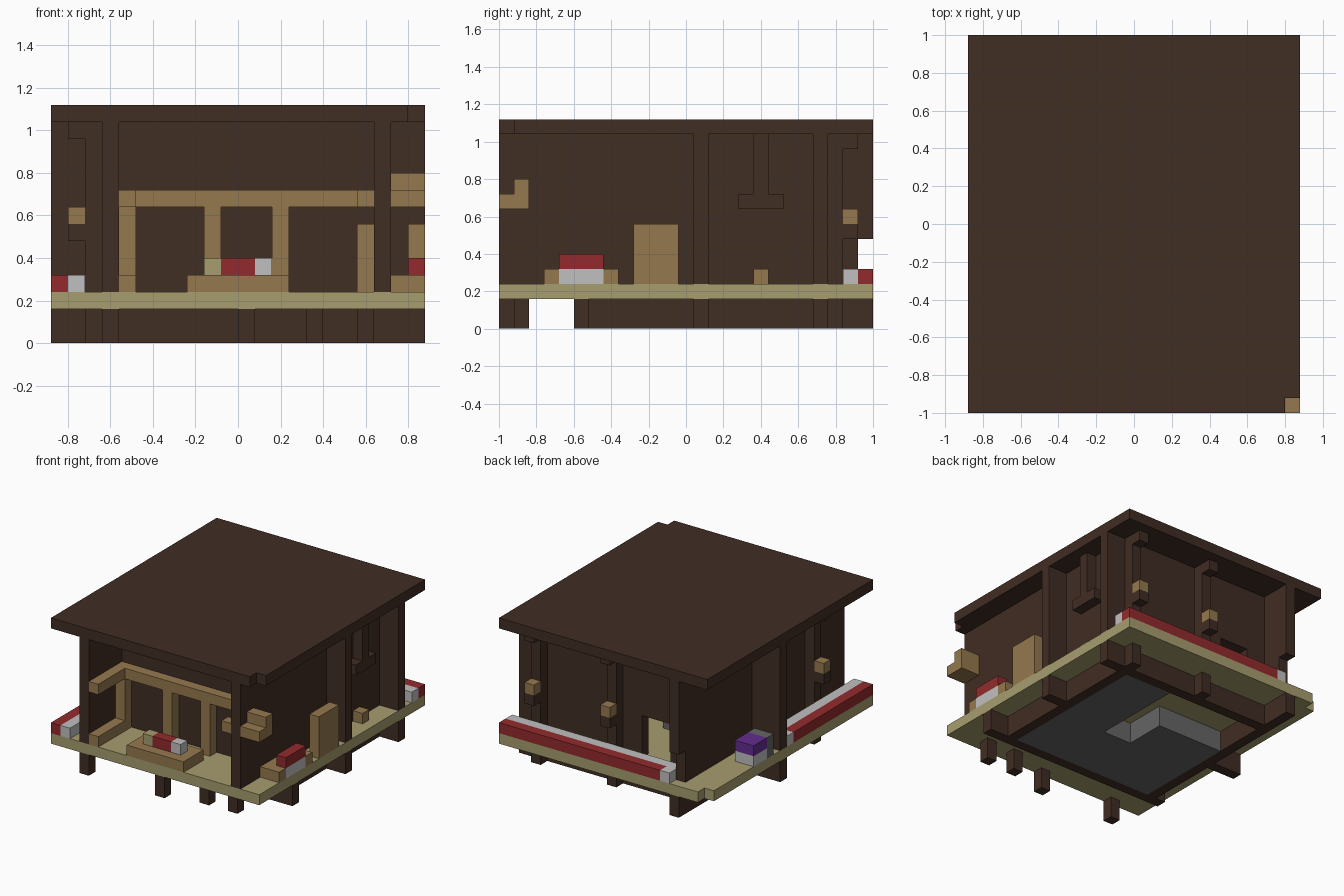
import bpy
import bmesh
from mathutils import Vector

default_cube = bpy.data.objects.get("Cube")
if default_cube:
    bpy.data.objects.remove(default_cube, do_unlink=True)

# Everything sits on a block grid; named levels are counted in blocks
UNIT = 0.08
ORIGIN = Vector((-0.88, -1.0, 0.0))
GROUND, DECK, FLOOR, SEAT, EAVES, TOP = 0, 2, 3, 4, 13, 14
WEST, EAST, SOUTH, NORTH = 0, 22, 0, 25
WALL_W, WALL_E, WALL_S, WALL_N = 3, 20, 5, 22


def material(name, red, green, blue):
    mat = bpy.data.materials.new(name)
    mat.use_nodes = True
    colour = (red, green, blue, 1)
    mat.diffuse_color = colour
    shader = mat.node_tree.nodes["Principled BSDF"]
    shader.inputs["Base Color"].default_value = colour
    shader.inputs["Roughness"].default_value = 1
    return mat


dark_wood = material("dark wood", .051, .026, .017)
oak = material("oak", .30, .19, .077)
planks = material("pale planks", .39, .34, .157)
red_cloth = material("red cloth", .29, .024, .026)
white_cloth = material("white cloth", .53, .53, .53)
purple_cloth = material("purple cloth", .125, .026, .28)
stone = material("stone", .13, .13, .13)


def blocks(name, mat, *spans):
    """One object made of boxes, each given as x, y and z ranges in blocks."""
    bm = bmesh.new()
    for span in spans:
        low, high = (Vector(end) for end in zip(*span))
        cube = bmesh.ops.create_cube(bm, size=1)
        for vert in cube["verts"]:
            for axis in range(3):
                edge = low[axis] if vert.co[axis] < 0 else high[axis]
                vert.co[axis] = ORIGIN[axis] + UNIT * edge
    mesh = bpy.data.meshes.new(name)
    bm.to_mesh(mesh)
    bm.free()
    mesh.materials.append(mat)
    obj = bpy.data.objects.new(name, mesh)
    bpy.context.collection.objects.link(obj)
    return obj


def one(start):
    return (start, start + 1)


def post(name, xs, ys):
    """A timber running from the ground to the eaves, broken by the deck."""
    blocks(name, dark_wood, (xs, ys, (GROUND, DECK)), (xs, ys, (FLOOR, EAVES)))


# Roof and deck, each with one corner block missing
blocks("roof", dark_wood,
       ((WEST, EAST - 1), (SOUTH, NORTH), (EAVES, TOP)),
       (one(EAST - 1), (SOUTH + 1, NORTH), (EAVES, TOP)))
blocks("deck", planks,
       ((WEST + 1, EAST), (SOUTH, NORTH), (DECK, FLOOR)),
       (one(WEST), (SOUTH, NORTH - 1), (DECK, FLOOR)))

# Walls, with a low doorway at the back
full = (FLOOR, EAVES)
blocks("left_side_wall", dark_wood, (one(WALL_W), (SOUTH + 1, WALL_N), full))
blocks("right_side_wall", dark_wood, (one(WALL_E - 1), (SOUTH + 1, WALL_N), full))
inside = (WALL_W + 1, WALL_E - 1)
blocks("front_wall", dark_wood, (inside, one(WALL_S), full))
back = one(WALL_N - 1)
blocks("back_wall", dark_wood,
       ((WALL_W + 1, 6), back, full),
       ((9, WALL_E - 1), back, full),
       ((6, 9), back, (7, EAVES)))
blocks("indoor_hearth", stone, ((6, 11), (14, 16), (FLOOR, 5)))

# Foundation ring and stone footing with an open pit
base = (GROUND, DECK)
blocks("foundation_ring", dark_wood,
       (one(WALL_W), (WALL_S, WALL_N), base),
       (one(WALL_E - 1), (WALL_S, WALL_N), base),
       (inside, one(WALL_S), base),
       (inside, back, base))
blocks("stone_footing", stone,
       ((4, 11), (6, 16), base),
       ((11, 14), (6, 12), base),
       ((14, 19), (6, 21), base))

# Timber posts and projecting fins
for side, x in (("left", WALL_W), ("right", WALL_E - 1)):
    blocks(side + "_porch_post", dark_wood, (one(x), one(SOUTH), full))
blocks("left_porch_leg", dark_wood, (one(WALL_W), one(SOUTH), base))
post("left_wall_post", one(WALL_W - 1), one(WALL_S))
post("left_fin", (WEST, WALL_W), one(13))
for label, y in (("middle", 13), ("rear", 21)):
    post(label + "_right_fin", (WALL_E, EAST), one(y))
blocks("right_joist", dark_wood, ((WALL_E, EAST), one(WALL_S), base))
blocks("rear_fin", dark_wood,
       (one(WALL_W), (WALL_N, NORTH), base),
       (one(WALL_W), (WALL_N, NORTH - 1), full),
       (one(WALL_W), one(NORTH - 1), (6, EAVES)))
for label, x in (("middle", 11), ("right", WALL_E - 1)):
    post(label + "_rear_post", one(x), one(WALL_N))
for label, x, y in (("centre", 11, SOUTH), ("inner", 15, 1), ("outer", 18, 1)):
    blocks(label + "_front_leg", dark_wood, (one(x), one(y), base))

# Lamps under bracket arms
for label, x, y in (("left", 1, WALL_S), ("rear_middle", 11, 23),
                    ("rear_right", WALL_E - 1, 23)):
    blocks(label + "_lamp", oak, (one(x), one(y), one(7)))
    blocks(label + "_lamp_bracket", dark_wood,
           (one(x), one(y), one(EAVES - 1)), (one(x), one(y), one(6)))

# Hanging bracket and stool on the right side
blocks("hanging_bracket", dark_wood,
       (one(WALL_E), (16, 19), one(8)),
       (one(WALL_E), one(17), (9, EAVES)))
blocks("small_stool", oak, (one(WALL_E), one(17), one(FLOOR)))
blocks("standing_board", oak, (one(EAST - 1), (9, 12), (FLOOR, 7)))

# Porch frame
frame_y = one(WALL_S - 1)
blocks("porch_frame_beams", oak,
       (inside, frame_y, one(8)),
       (one(WALL_W + 1), (SOUTH, WALL_S - 1), one(8)))
blocks("porch_frame_sill", oak, (one(WALL_W + 1), (SOUTH, WALL_S - 1), one(FLOOR)))
for label, x, top in (("left", 4, 8), ("centre", 9, 8), ("right", 13, 8), ("end", 18, 7)):
    blocks(label + "_frame_upright", oak, (one(x), frame_y, (FLOOR, top)))
blocks("corner_shelf", oak,
       (one(WALL_E - 2), one(SOUTH), one(8)),
       ((WALL_E, EAST), one(SOUTH), one(8)),
       ((WALL_E, EAST), one(SOUTH + 1), (8, 10)))

# Front table with folded goods
blocks("front_table", oak, ((8, 14), (SOUTH, 3), one(FLOOR)))
for label, mat, xs in (("pale_goods", planks, (9, 10)),
                       ("red_goods", red_cloth, (10, 12)),
                       ("white_goods", white_cloth, (12, 13))):
    blocks(label, mat, (xs, one(SOUTH + 1), one(SEAT)))

# Right bench with a cushion
blocks("right_bench", oak,
       (one(WALL_E), (3, 8), one(FLOOR)),
       (one(EAST - 1), (3, 4), one(FLOOR)),
       (one(EAST - 1), (7, 8), one(FLOOR)))
blocks("cushion_base", white_cloth, (one(EAST - 1), (4, 7), one(FLOOR)))
blocks("cushion_top", red_cloth, (one(EAST - 1), (4, 7), one(SEAT)))

# Long red and white edge rails
blocks("rear_rail_red", red_cloth, ((5, EAST), one(NORTH - 1), one(FLOOR)))
blocks("rear_rail_white", white_cloth,
       ((4, EAST), one(NORTH - 2), one(FLOOR)),
       (one(4), one(NORTH - 1), one(FLOOR)))
blocks("left_rail_red", red_cloth, (one(WEST), (SOUTH, 12), one(FLOOR)))
blocks("left_rail_white", white_cloth,
       (one(WEST + 1), (SOUTH, 13), one(FLOOR)),
       (one(WEST), one(12), one(FLOOR)))

# Purple seat with a stone back
seat_x = (WEST, WEST + 2)
blocks("seat_base", white_cloth, (seat_x, (16, 18), one(FLOOR)))
blocks("seat_cushion", purple_cloth, (seat_x, (16, 18), one(SEAT)))
blocks("seat_back", stone, (seat_x, one(15), (FLOOR, 5)))
